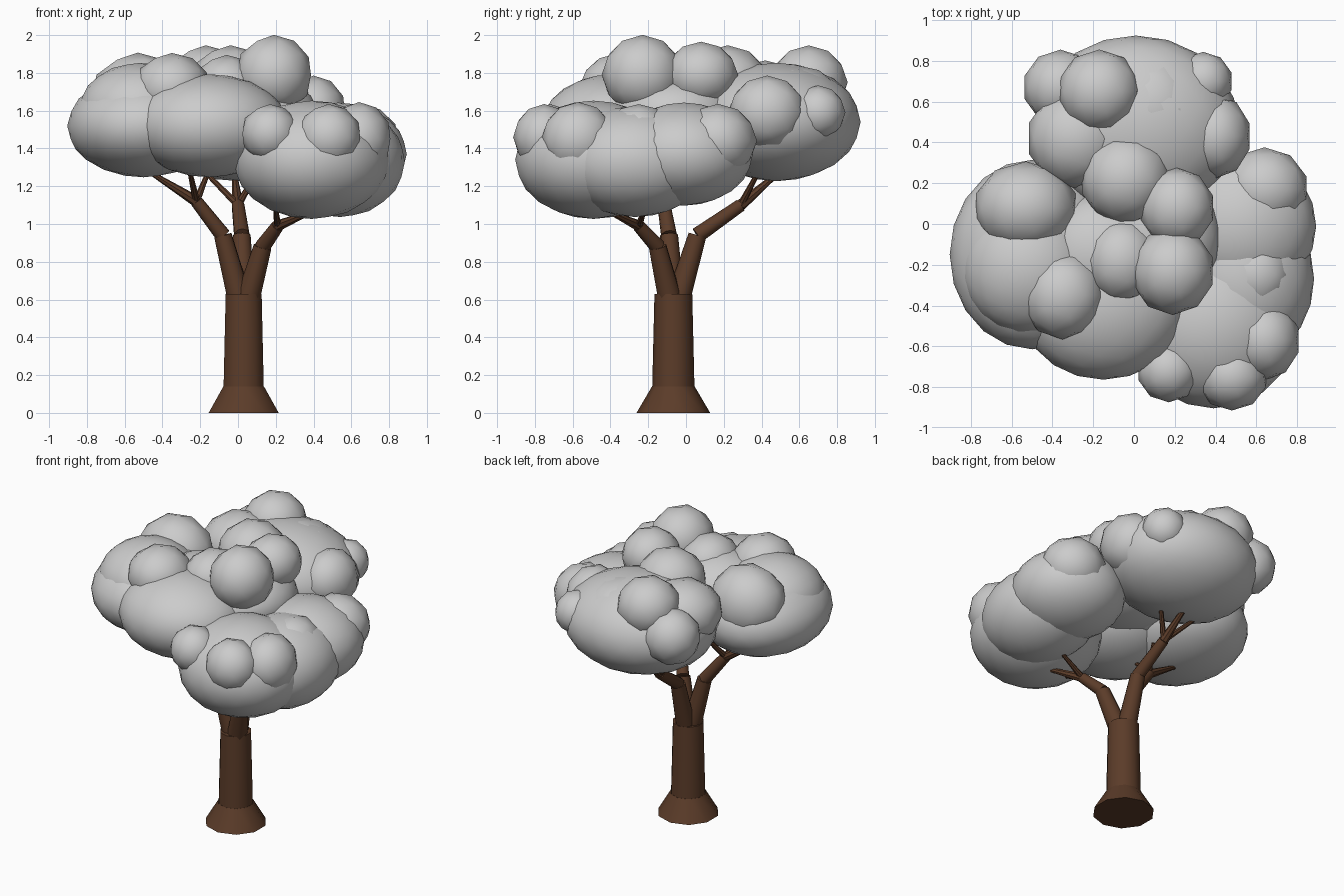
import bpy, bmesh, math
from mathutils import Vector, Matrix

bark = bpy.data.materials.new("bark")
bark.diffuse_color = (0.105, 0.045, 0.022, 1)


def finish(bm, name, mat=None, angle=40):
    me = bpy.data.meshes.new(name)
    bm.to_mesh(me)
    bm.free()
    ob = bpy.data.objects.new(name, me)
    bpy.context.collection.objects.link(ob)
    if mat:
        me.materials.append(mat)
    bpy.ops.object.select_all(action='DESELECT')
    ob.select_set(True)
    bpy.context.view_layer.objects.active = ob
    bpy.ops.object.shade_smooth_by_angle(angle=math.radians(angle))
    return ob


def limb(bm, a, b, r1, r2, sides=10):
    """Tapered cylinder from a to b."""
    a, b = Vector(a), Vector(b)
    d = b - a
    rot = d.to_track_quat('Z', 'Y').to_matrix().to_4x4()
    bmesh.ops.create_cone(bm, cap_ends=True, segments=sides, radius1=r1, radius2=r2,
                          depth=d.length, matrix=Matrix.Translation((a + b) / 2) @ rot)


def puffs(name, lumps):
    """Cluster of squashed low-poly icospheres: (x, y, z, rx, ry, rz)."""
    bm = bmesh.new()
    for x, y, z, rx, ry, rz in lumps:
        big = rx > 0.28
        m = Matrix.Translation((x, y, z)) @ Matrix.Diagonal((rx, ry, rz, 1))
        bmesh.ops.create_icosphere(bm, subdivisions=3 if big else 2,
                                   radius=1.01 if big else 1.03, matrix=m)
    return finish(bm, name, angle=50)


# Trunk with flared root
cx, cy = 0.03, -0.067
bm = bmesh.new()
limb(bm, (cx, cy, 0), (cx, cy, 0.14), 0.195, 0.113)
limb(bm, (cx, cy, 0.13), (cx, cy, 0.63), 0.112, 0.1)
finish(bm, "trunk", bark)

# Three forked branches, one per leaf cluster: elbow, fork, twig tips
branches = {
    "back_branch": ((0.02, 0.06, 0.94), (0.0, 0.29, 1.10),
                    [(-0.02, 0.5, 1.28), (-0.17, 0.38, 1.27), (0.1, 0.38, 1.27)]),
    "left_branch": ((-0.08, -0.09, 0.94), (-0.22, -0.12, 1.12),
                    [(-0.46, -0.14, 1.27), (-0.26, -0.3, 1.3), (-0.16, 0.0, 1.27)]),
    "right_branch": ((0.13, -0.15, 0.88), (0.21, -0.25, 0.99),
                     [(0.38, -0.4, 1.06), (0.4, -0.22, 1.08), (0.2, -0.42, 1.08)]),
}
for name, (elbow, fork, tips) in branches.items():
    bm = bmesh.new()
    base = (cx + (elbow[0] - cx) * 0.15, cy + (elbow[1] - cy) * 0.15, 0.58)
    limb(bm, base, elbow, 0.065, 0.048)
    limb(bm, elbow, fork, 0.042, 0.034)
    for i, tip in enumerate(tips):
        limb(bm, fork, tip, 0.03 if i == 0 else 0.02, 0.012, 8)
    finish(bm, name, bark)

# Left cluster
puffs("left_foliage", [
    (-0.50, -0.15, 1.52, 0.40, 0.46, 0.27),
    (-0.15, -0.39, 1.52, 0.41, 0.37, 0.27),
    (-0.35, -0.35, 1.72, 0.20, 0.21, 0.18),
    (-0.53, 0.08, 1.66, 0.25, 0.22, 0.24),
    (-0.52, -0.22, 1.60, 0.32, 0.32, 0.25),
    (-0.15, -0.15, 1.60, 0.32, 0.30, 0.22),
])
# Lower right cluster
puffs("right_foliage", [
    (0.39, -0.49, 1.34, 0.41, 0.41, 0.31),
    (0.53, -0.01, 1.37, 0.36, 0.36, 0.27),
    (0.54, -0.27, 1.33, 0.34, 0.40, 0.29),
    (0.17, -0.72, 1.48, 0.15, 0.15, 0.15),
    (0.48, -0.75, 1.46, 0.17, 0.16, 0.17),
    (0.64, -0.57, 1.45, 0.17, 0.19, 0.19),
    (0.60, -0.25, 1.48, 0.17, 0.18, 0.15),
    (0.64, 0.17, 1.44, 0.21, 0.20, 0.19),
])
# Back cluster
puffs("back_foliage", [
    (0.01, 0.48, 1.54, 0.50, 0.44, 0.31),
    (-0.17, 0.65, 1.75, 0.20, 0.20, 0.19),
    (-0.36, 0.67, 1.60, 0.18, 0.18, 0.18),
    (-0.28, 0.42, 1.66, 0.24, 0.24, 0.20),
    (0.40, 0.43, 1.59, 0.17, 0.20, 0.19),
    (0.34, 0.70, 1.59, 0.14, 0.14, 0.14),
    (0.08, 0.56, 1.63, 0.27, 0.28, 0.21),
])
# Crown lumps over the middle
puffs("crown_foliage", [
    (0.06, -0.06, 1.58, 0.36, 0.36, 0.22),
    (0.19, -0.23, 1.79, 0.20, 0.21, 0.205),
    (0.21, 0.08, 1.79, 0.18, 0.19, 0.17),
    (-0.04, 0.22, 1.73, 0.22, 0.22, 0.21),
    (-0.06, -0.18, 1.72, 0.18, 0.20, 0.17),
])
